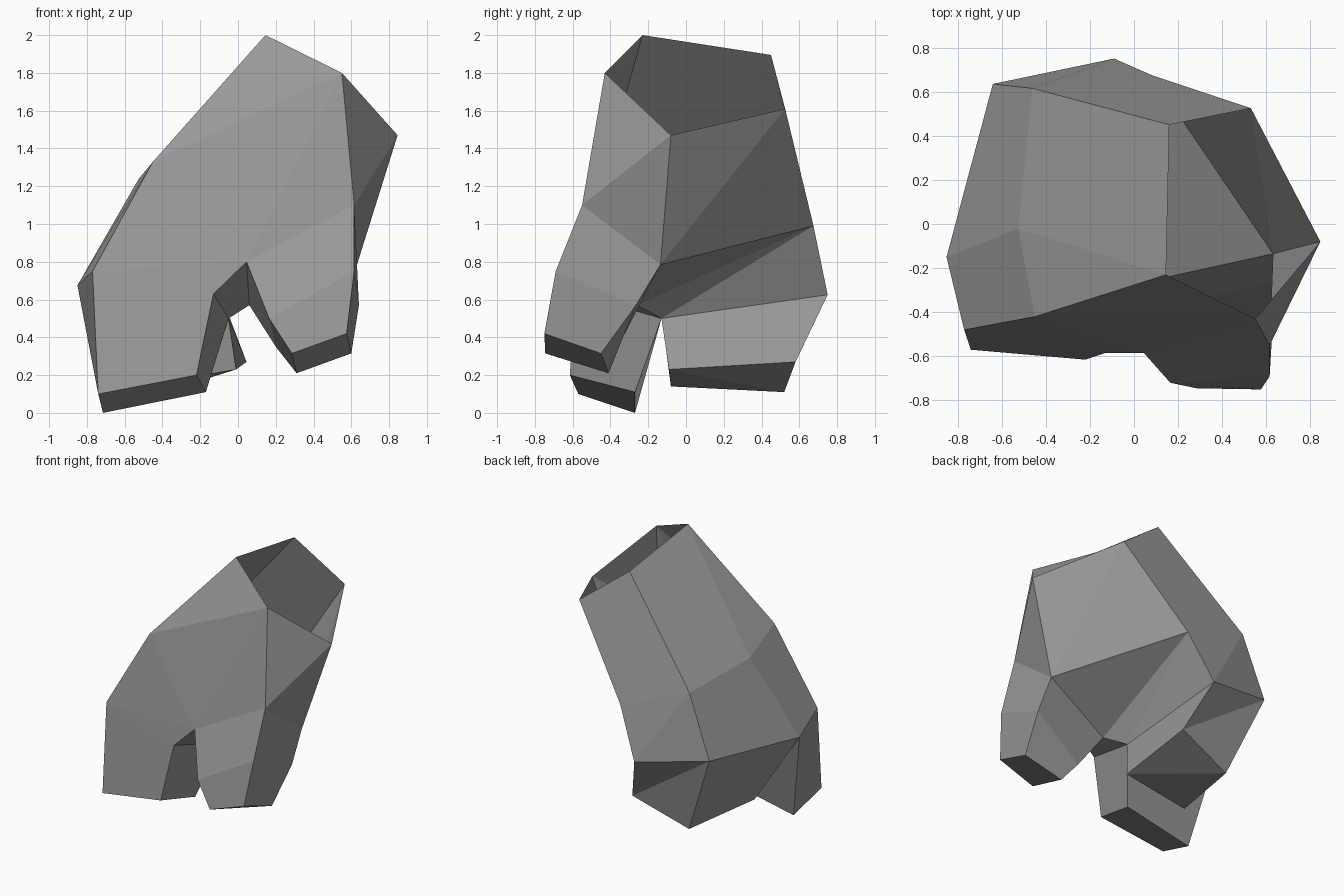
import bpy, bmesh

if "Cube" in bpy.data.objects:
    bpy.data.objects.remove(bpy.data.objects["Cube"])

# Dark grey surface
grey = bpy.data.materials.new("dark_grey")
grey.diffuse_color = (.32, .32, .32, 1)
grey.use_nodes = True
grey.node_tree.nodes["Principled BSDF"].inputs["Base Color"].default_value = grey.diffuse_color


def make_part(name, faces):
    """Build a flat-shaded object from faces given as lists of corner points."""
    bm = bmesh.new()
    verts = {p: bm.verts.new(p) for p in dict.fromkeys(p for f in faces for p in f)}
    for face in faces:
        bm.faces.new([verts[p] for p in face])
    bmesh.ops.recalc_face_normals(bm, faces=bm.faces)
    mesh = bpy.data.meshes.new(name)
    bm.to_mesh(mesh)
    bm.free()
    mesh.materials.append(grey)
    obj = bpy.data.objects.new(name, mesh)
    bpy.context.collection.objects.link(obj)
    return obj


def make_toe(name, *rings, split=()):
    """Skin a chain of four-cornered rings and cap the last one.
    Sides listed in split, and then the cap too, are folded along a diagonal."""
    a, b, c, d = rings[-1]
    faces = [(a, b, c), (a, c, d)] if split else [(a, b, c, d)]
    for top, low in zip(rings, rings[1:]):
        for i in range(4):
            j = (i + 1) % 4
            if i in split:
                faces += [(top[i], top[j], low[i]), (top[j], low[j], low[i])]
            else:
                faces.append((top[i], top[j], low[j], low[i]))
    return make_part(name, faces)


# Open wrist rim
A, B, C, D, E = ((.145, -.23, 2), (.55, -.43, 1.8), (.845, -.08, 1.47),
                 (.53, .525, 1.61), (.16, .45, 1.895))
# Knuckle loop around the middle
J, I, G = (-.45, -.42, 1.33), (.615, -.55, 1.1), (.63, -.135, .785)
H, L, K = (.08, .675, .99), (-.46, .615, 1.2), (-.525, -.02, 1.24)
# Lower edge, where the toes branch off
O, N, M, Q = (-.77, -.48, .75), (-.85, -.15, .675), (-.64, .635, .735), (-.09, .75, .625)
# Crotch between the three toes
R, S = (.045, -.585, .8), (-.13, -.585, .63)
T, U = (.06, -.26, .57), (-.05, -.13, .5)

# Paw body: hollow, open at the wrist
make_part("paw_body", [
    # front
    (A, J, B), (J, R, B), (B, R, I), (J, O, R), (O, S, R),
    # right side
    (B, I, C), (C, I, G), (C, G, D), (D, G, H),
    # back and left side
    (D, H, L, E), (E, L, K), (E, K, A), (A, K, J),
    (J, K, N, O), (K, L, M, N), (L, H, Q), (L, Q, M),
    # underside between toes
    (G, T, H), (H, T, U), (H, U, Q), (R, S, U, T),
])

# Toes
make_toe("front_right_toe", [R, I, G, T],
         [(.165, -.72, .5), (.615, -.69, .75), (.64, -.265, .57), (.2, -.36, .35)],
         [(.285, -.745, .315), (.575, -.75, .42), (.6, -.45, .315), (.31, -.41, .21)])
make_toe("front_left_toe", [O, S, U, N],
         [(-.74, -.57, .1), (-.22, -.615, .2), (-.17, -.27, .11), (-.715, -.27, 0)])
make_toe("back_toe", [U, Q, M, N],
         [(-.01, -.09, .23), (.045, .58, .27), (-.39, .52, .11), (-.52, -.08, .14)],
         split=(1,))
